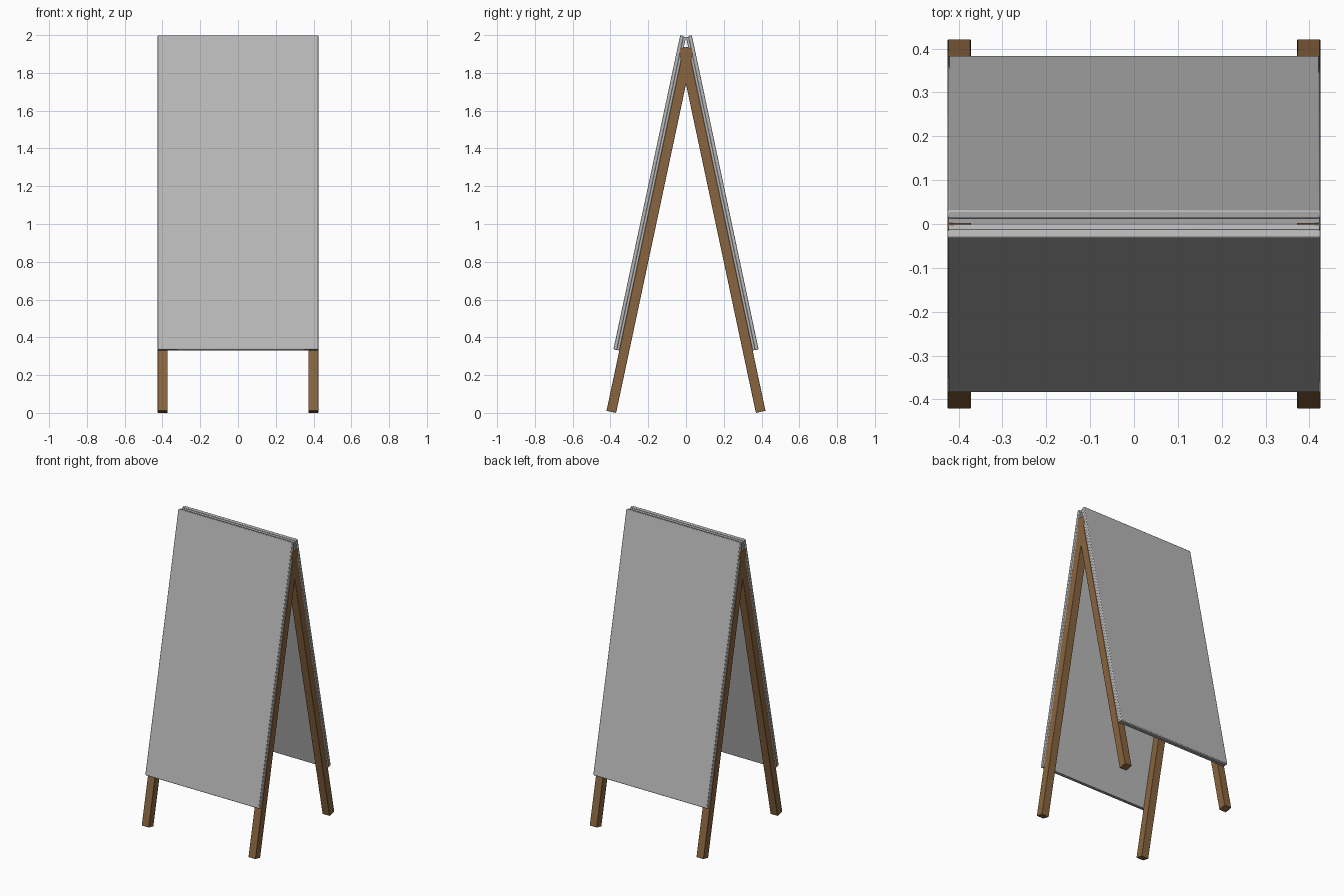
import bpy, math
from mathutils import Vector

if "Cube" in bpy.data.objects:
    bpy.data.objects.remove(bpy.data.objects["Cube"])

TILT = math.atan(0.2126)      # lean of each side of the stand
HALF_W = 0.425                # half of the overall width


def material(name, rgb):
    m = bpy.data.materials.new(name)
    m.diffuse_color = (*rgb, 1)
    m.use_nodes = True
    m.node_tree.nodes["Principled BSDF"].inputs["Base Color"].default_value = m.diffuse_color
    return m


wood = material("warm brown wood", (0.25, 0.13, 0.05))
grey = material("light grey board", (0.49, 0.49, 0.49))


def slab(name, x, inner_y, inner_z, width, depth, length, side, mat, bevel):
    """Leaning box set from its lower inner edge; side -1 = front, 1 = back."""
    c, s = math.cos(TILT), math.sin(TILT)
    up = Vector((0, -side * s, c))
    out = Vector((0, side * c, s))
    base = Vector((x, side * inner_y, inner_z))
    bpy.ops.mesh.primitive_cube_add(
        size=1, location=base + up * length / 2 + out * depth / 2,
        rotation=(side * TILT, 0, 0))
    ob = bpy.context.object
    ob.name = name
    ob.scale = (width, depth, length)
    bpy.ops.object.transform_apply(location=False, rotation=False, scale=True)
    ob.data.materials.append(mat)
    mod = ob.modifiers.new("soft edges", 'BEVEL')
    mod.width = bevel
    mod.segments = 2
    bpy.ops.object.shade_smooth_by_angle(angle=math.radians(40))
    return ob


for side, label in ((-1, "front"), (1, "back")):
    # Square legs, crossing at the top
    for sx, hand in ((-1, "left"), (1, "right")):
        slab(f"{label}_{hand}_leg", sx * (HALF_W - 0.0265), 0.37, 0.0,
             0.053, 0.052, 1.97, side, wood, 0.002)
    # Sign board: outer sheet over a thin backing sheet
    c, s = math.cos(TILT), math.sin(TILT)
    slab(f"{label}_backing", 0, 0.353, 0.33, 2 * HALF_W - 0.004, 0.014,
         1.695, side, grey, 0.002)
    slab(f"{label}_board", 0, 0.353 + 0.013 * c, 0.33 + 0.013 * s,
         2 * HALF_W, 0.019, 1.7, side, grey, 0.004)
